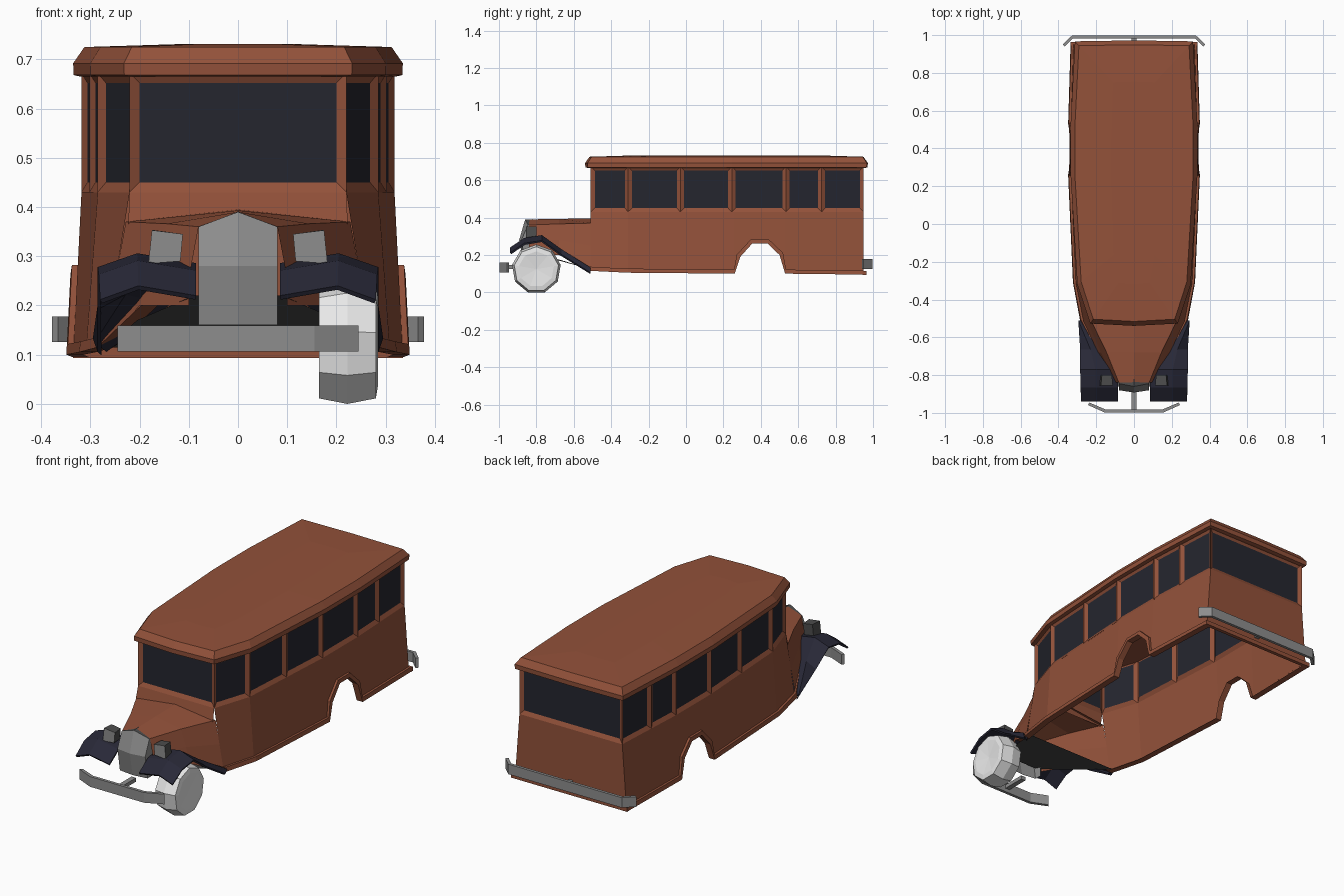
import bpy, bmesh, math

if "Cube" in bpy.data.objects:
    bpy.data.objects.remove(bpy.data.objects["Cube"])


def material(name, rgb):
    m = bpy.data.materials.new(name)
    m.diffuse_color = (*rgb, 1)
    m.use_nodes = True
    m.node_tree.nodes["Principled BSDF"].inputs["Base Color"].default_value = m.diffuse_color
    return m


BROWN = material("rust_brown_paint", (0.29, 0.083, 0.042))
GLASS = material("dark_glass", (0.018, 0.019, 0.028))
NAVY = material("dark_navy_fender", (0.021, 0.021, 0.038))
GREY = material("mid_grey_metal", (0.27, 0.27, 0.27))
DARK = material("dark_grey_metal", (0.075, 0.075, 0.075))
WHITE = material("white_wheel", (0.8, 0.8, 0.8))


def mesh(name, verts, faces, mats, mirror=False, solid=0):
    me = bpy.data.meshes.new(name)
    me.from_pydata(verts, [], faces)
    ob = bpy.data.objects.new(name, me)
    bpy.context.collection.objects.link(ob)
    for m in mats:
        me.materials.append(m)
    if solid:
        s = ob.modifiers.new("thickness", 'SOLIDIFY')
        s.thickness = solid
    if mirror:
        ob.modifiers.new("mirror", 'MIRROR')
    return ob


def loft(name, rings, mats, closed=False, caps=False, **kw):
    """Skin quads between successive equal-length rows of points."""
    n = len(rings[0])
    verts = [p for r in rings for p in r]
    faces = []
    for k in range(len(rings) - 1):
        for i in range(n if closed else n - 1):
            j = (i + 1) % n
            faces.append((k * n + i, k * n + j, (k + 1) * n + j, (k + 1) * n + i))
    if caps:
        faces.append(tuple(reversed(range(n))))
        faces.append(tuple(range((len(rings) - 1) * n, len(rings) * n)))
    return mesh(name, verts, faces, mats, **kw)


def prism(name, pts, z0, z1, mat, **kw):
    return loft(name, [[(x, y, z) for x, y in pts] for z in (z0, z1)], [mat],
                closed=True, caps=True, **kw)


def rect(x0, x1, y0, y1):
    return [(x0, y0), (x1, y0), (x1, y1), (x0, y1)]


# Body plan: y, half width at the belt, half width at the bottom
PLAN = [(-.68, .145, .20), (-.51, .22, .275), (-.31, .285, .31),
        (.245, .318, .335), (.535, .318, .335), (.95, .297, .322)]
BELT = .43


def width(y, z):
    for a, b in zip(PLAN, PLAN[1:]):
        if y <= b[0]:
            break
    t = (y - a[0]) / (b[0] - a[0])
    top, bot = a[1] + t * (b[1] - a[1]), a[2] + t * (b[2] - a[2])
    return top + (bot - top) * max(0, min(1, (BELT - z) / .335))


# Upper body: closed tube, every panel gets an inset recessed window
cols = [-.51, -.31, -.03, .245, .535, .725, .95]
right = [(width(y, BELT), y) for y in cols]
outline = right + [(-x, y) for x, y in reversed(right)]
upper = loft("upper_body", [[(x, y, z) for x, y in outline] for z in (BELT, .672)],
             [BROWN, GLASS], closed=True)
bm = bmesh.new()
bm.from_mesh(upper.data)
bm.normal_update()
panes = list(bm.faces)
bmesh.ops.inset_individual(bm, faces=panes, thickness=.02, depth=-.011, use_even_offset=True)
for f in panes:
    f.material_index = 1
bm.to_mesh(upper.data)
bm.free()

# Lower side walls with the rear wheel arch in the bottom edge
edge = [(-.51, .115), (-.31, .105), (.26, .10), (.29, .19), (.355, .262),
        (.435, .262), (.50, .20), (.53, .10), (.95, .095)]
loft("lower_side_wall",
     [[(width(y, BELT), y, BELT), (width(y, z), y, z)] for y, z in edge],
     [BROWN], mirror=True)

# Raised lip along the bottom edge and round the arch
path = [(-.68, .20)] + edge
rows = []
for i, (y, z) in enumerate(path):
    a, b = path[max(i - 1, 0)], path[min(i + 1, len(path) - 1)]
    dy, dz = b[0] - a[0], b[1] - a[1]
    d = math.hypot(dy, dz)
    qy, qz = y - dz / d * .022, z + dy / d * .022
    qy = min(qy, .95)
    x, xq = width(y, z), width(qy, qz)
    rows.append([(xq, qy, qz), (xq + .012, qy, qz), (x + .014, y, z), (x - .02, y, z)])
loft("bottom_lip", rows, [BROWN], mirror=True)

# Rear wall and its lip
mesh("rear_wall", [(.297, .95, BELT), (-.297, .95, BELT), (-.322, .95, .095), (.322, .95, .095)],
     [(3, 2, 1, 0)], [BROWN])
prism("rear_lip", rect(-.335, .335, .945, .964), .093, .115, BROWN)

# Panel below the windscreen
mesh("cowl_panel", [(.22, -.51, BELT), (-.22, -.51, BELT), (-.223, -.525, .365), (.223, -.525, .365)],
     [(0, 1, 2, 3)], [BROWN])

# Roof: plan outline scaled through a few heights
rim = [(0, -.522)] + right[:2] + right[3:5] + right[6:]
rim = rim + [(0, .955)] + [(-x, y) for x, y in reversed(rim[1:])]
layers = [(.665, .002), (.668, .016), (.692, .017), (.725, -.006), (.731, -.2)]
loft("roof", [[(x * (1 + d / .32), .22 + (y - .22) * (1 + d / .73), z) for x, y in rim]
              for z, d in layers], [BROWN], closed=True, caps=True)

# Hood, lofted from nose to cowl
loft("hood", [
    [(0, -.84, .39), (.08, -.84, .36), (.095, -.84, .28), (.10, -.84, .20)],
    [(0, -.68, .393), (.145, -.68, .366), (.175, -.68, .28), (.20, -.68, .20)],
    [(0, -.51, .395), (.228, -.51, .37), (.25, -.51, .25), (.275, -.51, .115)],
], [BROWN], mirror=True)

# Pan under the engine
mesh("engine_pan", [(-.09, -.86, .22), (.09, -.86, .22), (.205, -.66, .17), (.27, -.48, .115),
                    (-.27, -.48, .115), (-.205, -.66, .17)], [(5, 4, 3, 2, 1, 0)], [DARK])

# Radiator shell with a centre crease
rad = []
for z, peak, ye, yc in [(.16, .16, -.86, -.87), (.28, .28, -.88, -.892), (.36, .39, -.845, -.86)]:
    rad.append([(-.08, -.82, z), (-.08, ye, z), (0, yc, peak), (.08, ye, z), (.08, -.82, z)])
loft("radiator", rad, [GREY])
mesh("radiator_top", [rad[2][i] for i in range(5)] + [(0, -.82, .391)],
     [(0, 1, 2, 5), (5, 2, 3, 4)], [DARK])

# Front fenders: y, height, inner x, outer x
stations = [(-.94, .232, .085, .28), (-.865, .283, .085, .283), (-.77, .298, .085, .285),
            (-.665, .222, .135, .285), (-.51, .125, .265, .285)]
loft("front_fender", [[(a, y, z - .012), ((a + b) / 2 + .02, y, z + .008), (b, y, z - .02)]
                      for y, z, a, b in stations], [NAVY], mirror=True, solid=.01)

# Headlights: dark housing with a lighter front
lamp = loft("headlight", [
    [(.117, -.855, .29), (.182, -.855, .285), (.177, -.80, .285), (.122, -.80, .29)],
    [(.112, -.855, .345), (.175, -.855, .353), (.170, -.80, .353), (.117, -.80, .345)],
], [DARK, GREY], closed=True, caps=True, mirror=True)
for p in lamp.data.polygons:
    if p.normal.y < -.8:
        p.material_index = 1

# The single front wheel, nine sided
prof = [(.172, .001), (.165, .09), (.165, .12), (.222, .132), (.28, .12), (.284, .095), (.275, .001)]
rings = []
for x, r in prof:
    ring = []
    for i in range(9):
        t = math.radians(20 + 40 * i)
        ring.append((x, -.80 + r * math.sin(t), .124 - r * math.cos(t)))
    rings.append(ring)
loft("front_wheel", rings, [WHITE], closed=True, caps=True)

# Bumpers and their brackets
prism("front_bumper", [(-.245, -.958), (-.155, -.998), (.155, -.998), (.245, -.958),
                       (.235, -.946), (.15, -.982), (-.15, -.982), (-.235, -.946)],
      .106, .159, GREY)
prism("front_bumper_bracket", rect(-.013, .013, -.985, -.86), .125, .145, GREY)
prism("rear_bumper", [(.378, .95), (.328, .998), (-.328, .998), (-.378, .95),
                      (-.366, .94), (-.322, .983), (.322, .983), (.366, .94)],
      .126, .178, GREY)
prism("rear_bumper_bracket", rect(-.013, .013, .94, .99), .14, .165, GREY)
